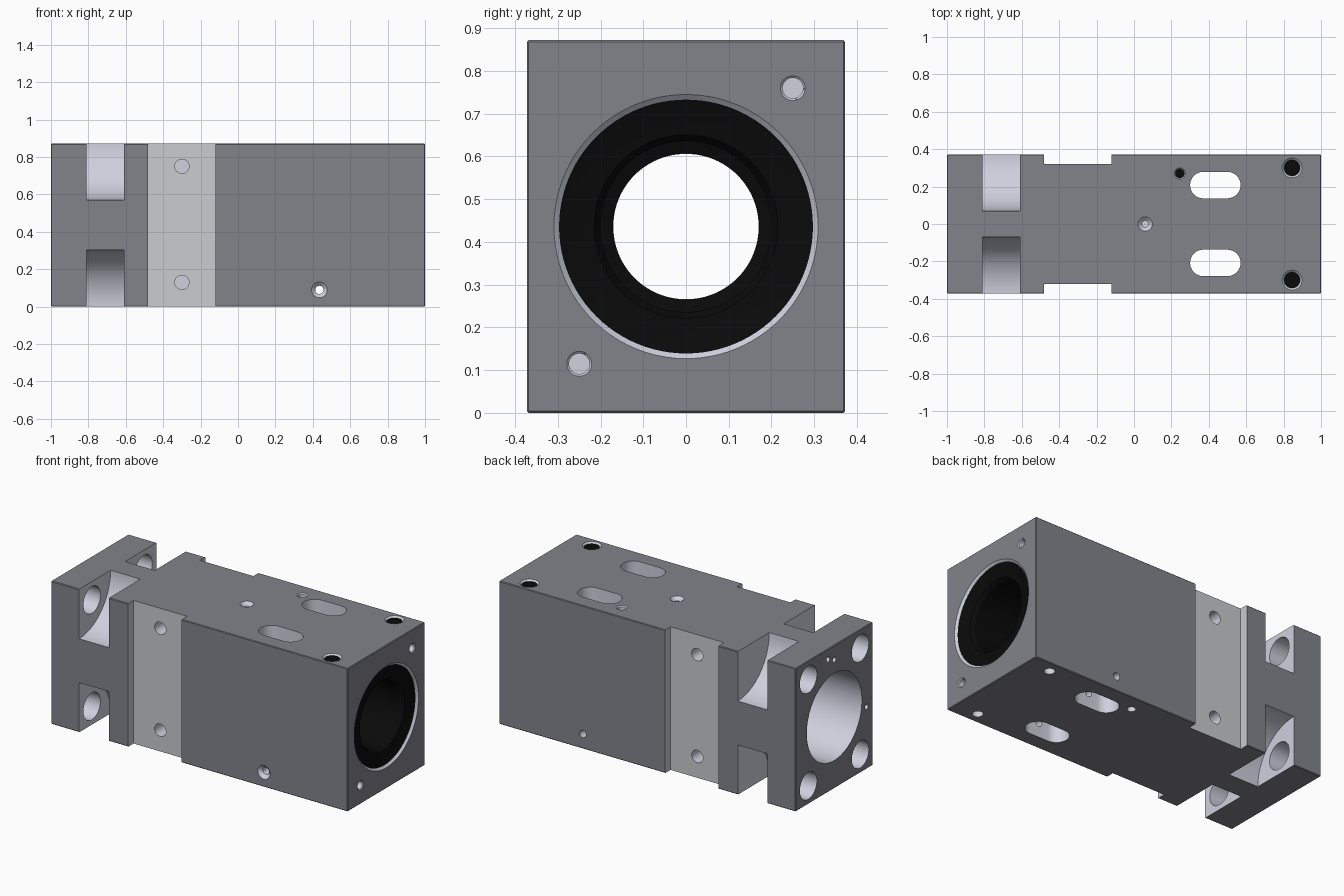
import bpy, bmesh
from math import cos, sin, pi
from mathutils import Vector, Matrix

if "Cube" in bpy.data.objects:
    bpy.data.objects.remove(bpy.data.objects["Cube"])

W, H, CZ = 0.372, 0.872, 0.436


def finish(name, bm):
    bmesh.ops.recalc_face_normals(bm, faces=bm.faces)
    me = bpy.data.meshes.new(name)
    bm.to_mesh(me)
    bm.free()
    ob = bpy.data.objects.new(name, me)
    bpy.context.collection.objects.link(ob)
    return ob


def material(name, *rgb):
    m = bpy.data.materials.new(name)
    m.diffuse_color = (*rgb, 1)
    m.use_nodes = True
    m.node_tree.nodes["Principled BSDF"].inputs["Base Color"].default_value = m.diffuse_color
    return m


def lathe(name, rings, origin, axis, n=48, closed=False):
    """Stack of (radius, distance) rings along an axis; closed makes a tube."""
    bm = bmesh.new()
    loops = [[bm.verts.new((r * cos(2 * pi * i / n), r * sin(2 * pi * i / n), t))
              for i in range(n)] for r, t in rings]
    pairs = list(zip(loops, loops[1:]))
    if closed:
        pairs.append((loops[-1], loops[0]))
    else:
        bm.faces.new(loops[0])
        bm.faces.new(loops[-1])
    for a, b in pairs:
        for i in range(n):
            j = (i + 1) % n
            bm.faces.new((a[i], a[j], b[j], b[i]))
    m = Vector(axis).to_track_quat('Z', 'Y').to_matrix().to_4x4()
    bm.transform(Matrix.Translation(origin) @ m)
    return finish(name, bm)


def box(name, lo, hi, bevel=0):
    bm = bmesh.new()
    lo, hi = Vector(lo), Vector(hi)
    bmesh.ops.create_cube(bm, size=1)
    bm.transform(Matrix.Translation((lo + hi) / 2) @ Matrix.Diagonal((*(hi - lo), 1)))
    if bevel:
        bmesh.ops.bevel(bm, geom=bm.edges[:], offset=bevel, segments=1, affect='EDGES')
    return finish(name, bm)


def slot(x0, x1, y, r):
    bm = bmesh.new()
    pts = [(x1 - r + r * cos(a), y + r * sin(a)) for a in [-pi / 2 + pi * i / 16 for i in range(17)]]
    pts += [(x0 + r - r * cos(a), y - r * sin(a)) for a in [-pi / 2 + pi * i / 16 for i in range(17)]]
    f = bm.faces.new([bm.verts.new((px, py, -0.1)) for px, py in pts])
    g = bmesh.ops.extrude_face_region(bm, geom=[f])['geom']
    bmesh.ops.translate(bm, vec=(0, 0, H + 0.2),
                        verts=[v for v in g if isinstance(v, bmesh.types.BMVert)])
    return finish("slot_cutter", bm)


body = box("housing_block", (-1, -W, 0), (1, W, H), 0.004)


def cut(cutter):
    mod = body.modifiers.new("cut", 'BOOLEAN')
    mod.operation, mod.solver, mod.object = 'DIFFERENCE', 'EXACT', cutter
    bpy.context.view_layer.objects.active = body
    bpy.ops.object.modifier_apply(modifier=mod.name)
    bpy.data.objects.remove(cutter)


def hole(origin, axis, depth, r, chamfer=0.0, n=32):
    """Hole drilled from a surface point along an axis, optionally countersunk."""
    rings = [(r + chamfer, -0.02), (r + chamfer, 0), (r, chamfer), (r, depth)] if chamfer \
        else [(r, -0.02), (r, depth)]
    cut(lathe("drill", rings, origin, axis, n))


# Side grooves with their screw holes
for s in (-1, 1):
    cut(box("groove", (-0.48, min(s * 0.32, s * 0.5), -0.1), (-0.12, max(s * 0.32, s * 0.5), H + 0.1)))
    for z in (0.13, 0.75):
        hole((-0.3, s * 0.32, z), (0, -s, 0), 0.1, 0.038)

# Rounded corner pockets and flange mounting holes
for s in (-1, 1):
    for z, hz in ((0, 0.112), (H, 0.76)):
        cut(lathe("pocket", [(0.302, 0), (0.302, 0.2)], (-0.81, s * W, z), (1, 0, 0), 96))
        hole((-1, s * 0.25, hz), (1, 0, 0), 0.25, 0.082)

# Stepped main bore running the full length
cut(lathe("bore", [(0.265, -1.1), (0.265, -0.35), (0.17, -0.35), (0.17, 0.55), (0.21, 0.55),
                   (0.21, 0.9), (0.297, 0.9), (0.297, 0.988), (0.309, 1.0), (0.309, 1.1)],
          (0, 0, CZ), (1, 0, 0), 96))

# Through slots and vertical corner holes
for s in (-1, 1):
    cut(slot(0.30, 0.57, s * 0.208, 0.071))
    hole((0.845, s * 0.3, H), (0, 0, -1), 0.1, 0.043, 0.01)
    hole((0.845, s * 0.3, 0), (0, 0, 1), 0.12, 0.03)

# Small holes: top, bottom, through the sides, and the two end faces
hole((0.245, 0.27, H), (0, 0, -1), 0.2, 0.024, 0.006)
hole((0.245, 0.27, 0), (0, 0, 1), 0.2, 0.024)
hole((0.06, 0, H), (0, 0, -1), 0.1, 0.018, 0.02)
hole((0.435, -W, 0.09), (0, 1, 0), 0.8, 0.022, 0.02)
hole((1, 0.25, 0.76), (-1, 0, 0), 0.08, 0.024, 0.005)
hole((1, -0.25, 0.115), (-1, 0, 0), 0.08, 0.024, 0.005)
for y, z in ((0.06, 0.81), (0.0, 0.785), (-0.31, 0.38)):
    hole((-1, y, z), (1, 0, 0), 0.08, 0.016, n=16)

# Dark coated outside, bare metal on every machined surface inside it
body.data.materials.clear()
body.data.materials.append(material("dark_coating", 0.225, 0.23, 0.26))
body.data.materials.append(material("bare_metal", 0.58, 0.61, 0.62))
body.data.materials.append(material("pale_metal", 0.62, 0.64, 0.73))
for p in body.data.polygons:
    c = p.center
    gap = min(1 - abs(c.x), W - abs(c.y), c.z, H - c.z)
    groove = -0.485 < c.x < -0.115 and abs(c.y) > 0.31
    p.material_index = 0 if gap < 0.0022 and not (groove and abs(p.normal.x) > 0.9) \
        else 1 if groove else 2

# Black retainer in the bore and black set screws
black = material("black", 0.003, 0.003, 0.003)
parts = [lathe("bore_retainer",
               [(0.297, 0.987), (0.287, 0.983), (0.215, 0.972), (0.2, 0.95), (0.2, 0.62), (0.171, 0.61),
                (0.171, 0.585), (0.21, 0.585), (0.21, 0.9), (0.297, 0.9)],
               (0, 0, CZ), (1, 0, 0), 96, True)]
for s, side in ((-1, "front"), (1, "back")):
    parts.append(lathe("set_screw_" + side, [(0.043, 0), (0.043, 0.06)],
                       (0.845, s * 0.3, H - 0.069), (0, 0, 1), 32))
parts.append(lathe("set_screw_small", [(0.024, 0), (0.024, 0.06)], (0.245, 0.27, H - 0.1), (0, 0, 1), 24))
for p in parts:
    p.data.materials.append(black)

# Smooth the round surfaces, keep the edges sharp
for ob in [body] + parts:
    bpy.ops.object.select_all(action='DESELECT')
    ob.select_set(True)
    bpy.context.view_layer.objects.active = ob
    bpy.ops.object.shade_smooth_by_angle(angle=0.5)
